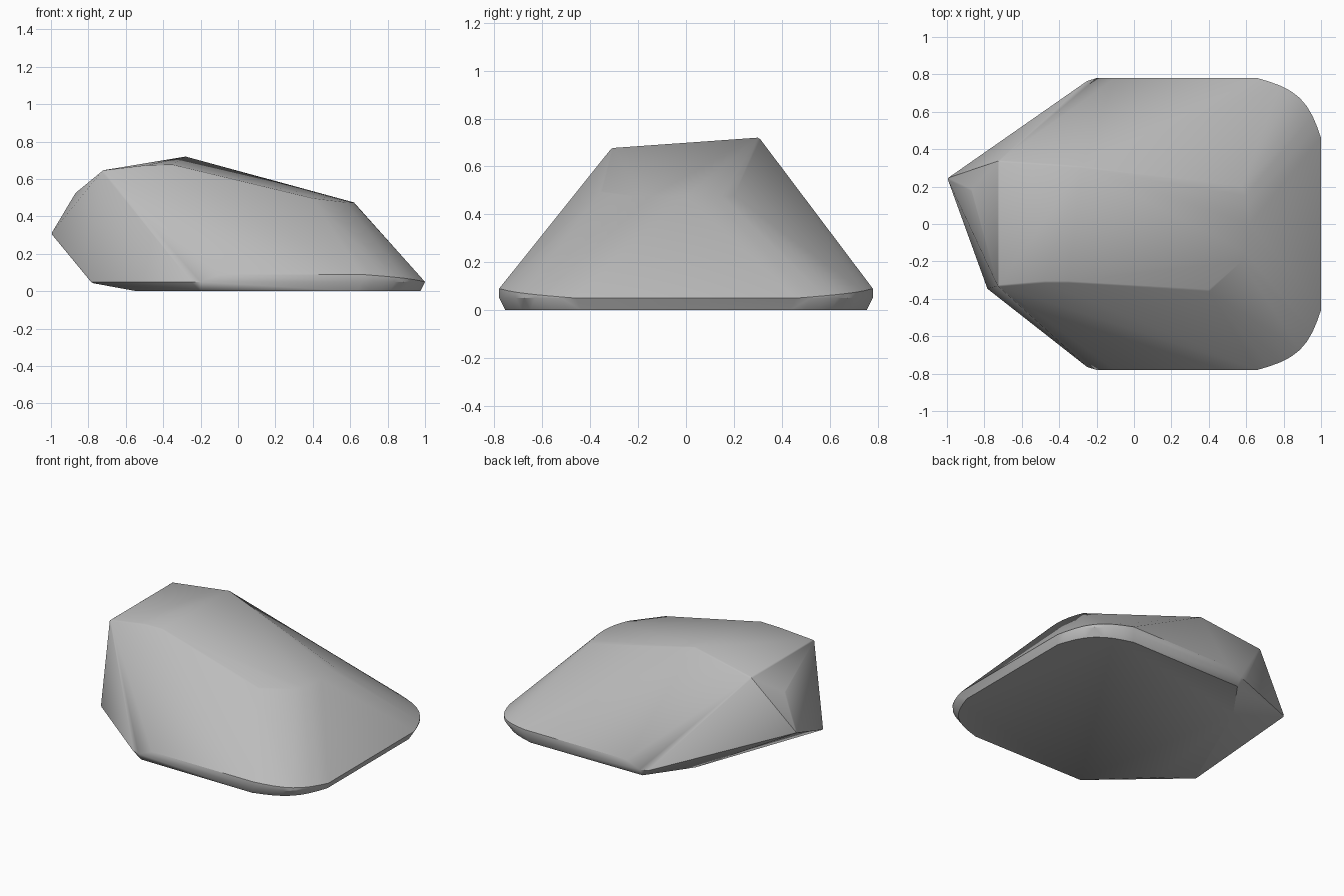
import bpy, bmesh, math
from mathutils import Vector

cube = bpy.data.objects.get("Cube")
if cube:
    bpy.data.objects.remove(cube, do_unlink=True)

stone = bpy.data.materials.new("stone_grey")
stone.use_nodes = True
grey = (0.5, 0.5, 0.5, 1)
stone.diffuse_color = grey
stone.node_tree.nodes["Principled BSDF"].inputs["Base Color"].default_value = grey

bm = bmesh.new()


def corner(x, y, z, r=0.012):
    """A slightly worn corner: a tiny ball that the hull wraps around."""
    ball = bmesh.ops.create_icosphere(bm, subdivisions=1, radius=r)["verts"]
    bmesh.ops.translate(bm, verts=ball, vec=Vector((x, y, z)))


# Crown of the rock
for p in [(-0.72, 0.33, 0.635), (-0.72, -0.325, 0.635), (-0.28, 0.3, 0.708),
          (-0.35, -0.305, 0.665), (-0.48, -0.305, 0.663), (0.4, -0.35, 0.485)]:
    corner(*p)

# Pointed end
for p in [(-0.985, 0.24, 0.31), (-0.86, 0.18, 0.52), (-0.775, -0.34, 0.055)]:
    corner(*p)

# Rounded lip where the crown drops to the sloping end
for i in range(-4, 5):
    t = i / 4
    bm.verts.new((0.62 - 0.045 * t * t, 0.2 * t, 0.475))

# Base rim, mirrored front to back: upper edge, waist and underside
for side in (-1, 1):
    for i in range(9):
        t = i / 8
        bulge = 0.055 * math.sin(math.pi * t)
        x, y = 0.66 + 0.34 * t + bulge, 0.78 - 0.32 * t + bulge
        x = min(x, 1)
        bm.verts.new((x, side * y, 0.09 - 0.04 * t))
        bm.verts.new((x, side * y, 0.05))
        bm.verts.new((x - 0.025, side * (y - 0.025), 0))
    for x, y, z in [(0.54, 0.78, 0.09), (-0.1, 0.78, 0.09), (-0.2, 0.78, 0.05),
                    (-0.25, 0.765, 0.05), (-0.2, 0.75, 0)]:
        bm.verts.new((x, side * y, z))

# Underside below the pointed end
for p in [(-0.4, 0.47, 0), (-0.54, -0.42, 0)]:
    bm.verts.new(p)

# Wrap everything in one hull and keep only its surface
for f in list(bm.faces):
    bm.faces.remove(f)
for e in list(bm.edges):
    bm.edges.remove(e)
hull = bmesh.ops.convex_hull(bm, input=bm.verts[:])
loose = [v for v in bm.verts if not v.link_faces]
bmesh.ops.delete(bm, geom=loose, context="VERTS")
bmesh.ops.dissolve_limit(bm, angle_limit=math.radians(1), verts=bm.verts[:], edges=bm.edges[:])
bmesh.ops.recalc_face_normals(bm, faces=bm.faces[:])

mesh = bpy.data.meshes.new("rock")
bm.to_mesh(mesh)
bm.free()
mesh.materials.append(stone)
rock = bpy.data.objects.new("rock", mesh)
bpy.context.collection.objects.link(rock)

# Soft shading with the hard ridges kept
bpy.ops.object.select_all(action="DESELECT")
rock.select_set(True)
bpy.context.view_layer.objects.active = rock
bpy.ops.object.shade_smooth_by_angle(angle=math.radians(35))
